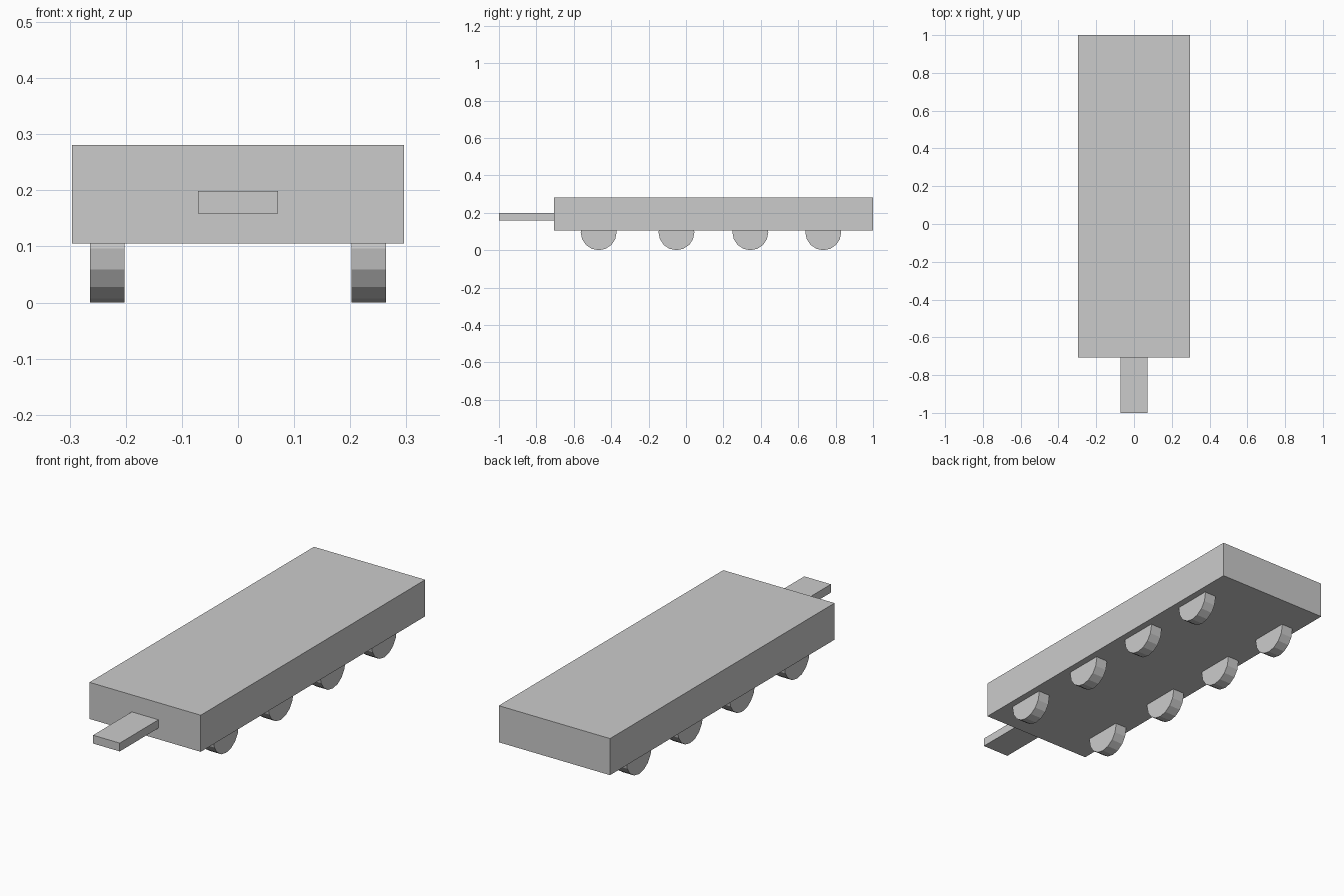
import bpy
from math import pi

if "Cube" in bpy.data.objects:
    bpy.data.objects.remove(bpy.data.objects["Cube"])


def box(name, x, y, z):
    """Box from (min, max) ranges on each axis."""
    bpy.ops.mesh.primitive_cube_add(size=1, location=[(a + b) / 2 for a, b in (x, y, z)])
    ob = bpy.context.object
    ob.name = name
    ob.scale = [b - a for a, b in (x, y, z)]
    bpy.ops.object.transform_apply(location=False, rotation=False, scale=True)
    return ob


def wheel(name, x, y, radius=0.096, width=0.061):
    """16-sided wheel on the x axis, with a vertex at the bottom."""
    bpy.ops.mesh.primitive_cylinder_add(vertices=16, radius=radius, depth=width,
                                        location=(x, y, radius), rotation=(0, pi / 2, 0))
    bpy.context.object.name = name


# Flat bed and front tow bar
box("bed", (-0.296, 0.296), (-0.706, 1.0), (0.105, 0.281))
box("tow_bar", (-0.071, 0.071), (-1.0, -0.706), (0.159, 0.199))

# Four pairs of wheels, half sunk into the bed
for i, y in enumerate((-0.467, -0.051, 0.344, 0.734), 1):
    for side, x in (("left", -0.233), ("right", 0.233)):
        wheel(f"{side}_wheel_{i}", x, y)
